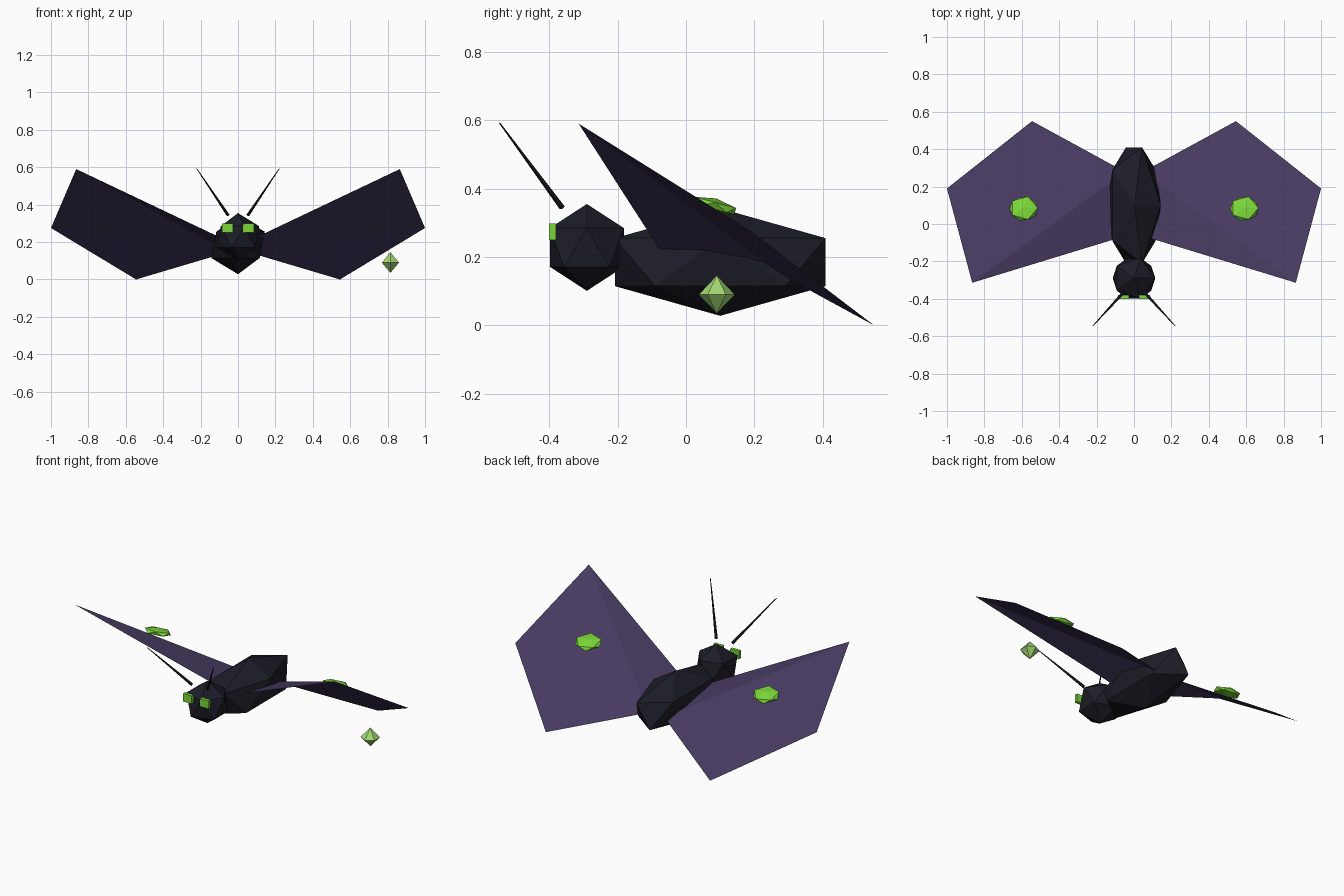
import bpy, bmesh, math
from mathutils import Matrix, Vector

if "Cube" in bpy.data.objects:
    bpy.data.objects.remove(bpy.data.objects["Cube"], do_unlink=True)


def material(name, rgb):
    m = bpy.data.materials.new(name)
    m.use_nodes = True
    m.diffuse_color = (*rgb, 1)
    bsdf = m.node_tree.nodes["Principled BSDF"]
    bsdf.inputs["Base Color"].default_value = (*rgb, 1)
    bsdf.inputs["Roughness"].default_value = 0.8
    return m


charcoal = material("charcoal", (0.012, 0.012, 0.021))
violet = material("dusky_violet", (0.063, 0.042, 0.117))
green = material("bright_green", (0.2, 0.67, 0.042))
pale = material("pale_green", (0.37, 0.69, 0.175))


def finish(name, bm, mat):
    mesh = bpy.data.meshes.new(name)
    bm.to_mesh(mesh)
    bm.free()
    mesh.materials.append(mat)
    obj = bpy.data.objects.new(name, mesh)
    bpy.context.collection.objects.link(obj)


def faceted_ball(name, centre, radii, mat, tilt=0):
    bm = bmesh.new()
    bmesh.ops.create_icosphere(
        bm, subdivisions=1, radius=1,
        matrix=Matrix.Translation(centre) @ Matrix.Rotation(tilt, 4, "X")
        @ Matrix.Diagonal((*radii, 1)))
    finish(name, bm, mat)


# Body and head
faceted_ball("body", (0, 0.1, 0.185), (0.16, 0.362, 0.157), charcoal)
faceted_ball("head", (0, -0.29, 0.228), (0.127, 0.127, 0.127), charcoal)

# Wing outline, from the front root round the tip to the back root
outline = [(0.05, -0.065, 0.203), (0.865, -0.314, 0.59), (1, 0.19, 0.275),
           (0.545, 0.55, 0), (0.05, 0.28, 0.147)]

for side, s in (("left", 1), ("right", -1)):
    # Wing: a thin sheet folded along a line from the back root
    bm = bmesh.new()
    v = [bm.verts.new((s * x, y, z)) for x, y, z in outline]
    for tri in ((0, 1, 4), (1, 2, 4), (2, 3, 4)):
        bm.faces.new([v[i] for i in tri][::s])
    finish(side + "_wing", bm, violet)

    # Wing spot: a flattened faceted ball resting on the wing
    faceted_ball(side + "_wing_spot", (0.59 * s, 0.083, 0.35),
                 (0.084, 0.074, 0.022), green, math.radians(-15))

    # Eye: a shallow block on the face
    bm = bmesh.new()
    bmesh.ops.create_cube(
        bm, size=1, matrix=Matrix.Translation((0.056 * s, -0.39, 0.274))
        @ Matrix.Diagonal((0.057, 0.02, 0.048, 1)))
    finish(side + "_eye", bm, green)

    # Antenna
    base = Vector((0.053 * s, -0.362, 0.345))
    tip = Vector((0.22 * s, -0.545, 0.592))
    axis = tip - base
    turn = axis.to_track_quat("Z", "Y").to_matrix().to_4x4()
    bm = bmesh.new()
    bmesh.ops.create_cone(
        bm, cap_ends=True, segments=5, radius1=0.009, radius2=0.002,
        depth=axis.length, matrix=Matrix.Translation((base + tip) / 2) @ turn)
    finish(side + "_antenna", bm, charcoal)

# Floating gem: a six-sided double pyramid
bm = bmesh.new()
ring = [bm.verts.new((0.815 + 0.053 * math.sin(a), 0.09 + 0.053 * math.cos(a), 0.09))
        for a in (k * math.pi / 3 for k in range(6))]
top = bm.verts.new((0.815, 0.09, 0.146))
bottom = bm.verts.new((0.815, 0.09, 0.035))
for k in range(6):
    a, b = ring[k], ring[(k + 1) % 6]
    bm.faces.new((b, a, top))
    bm.faces.new((a, b, bottom))
finish("floating_gem", bm, pale)
